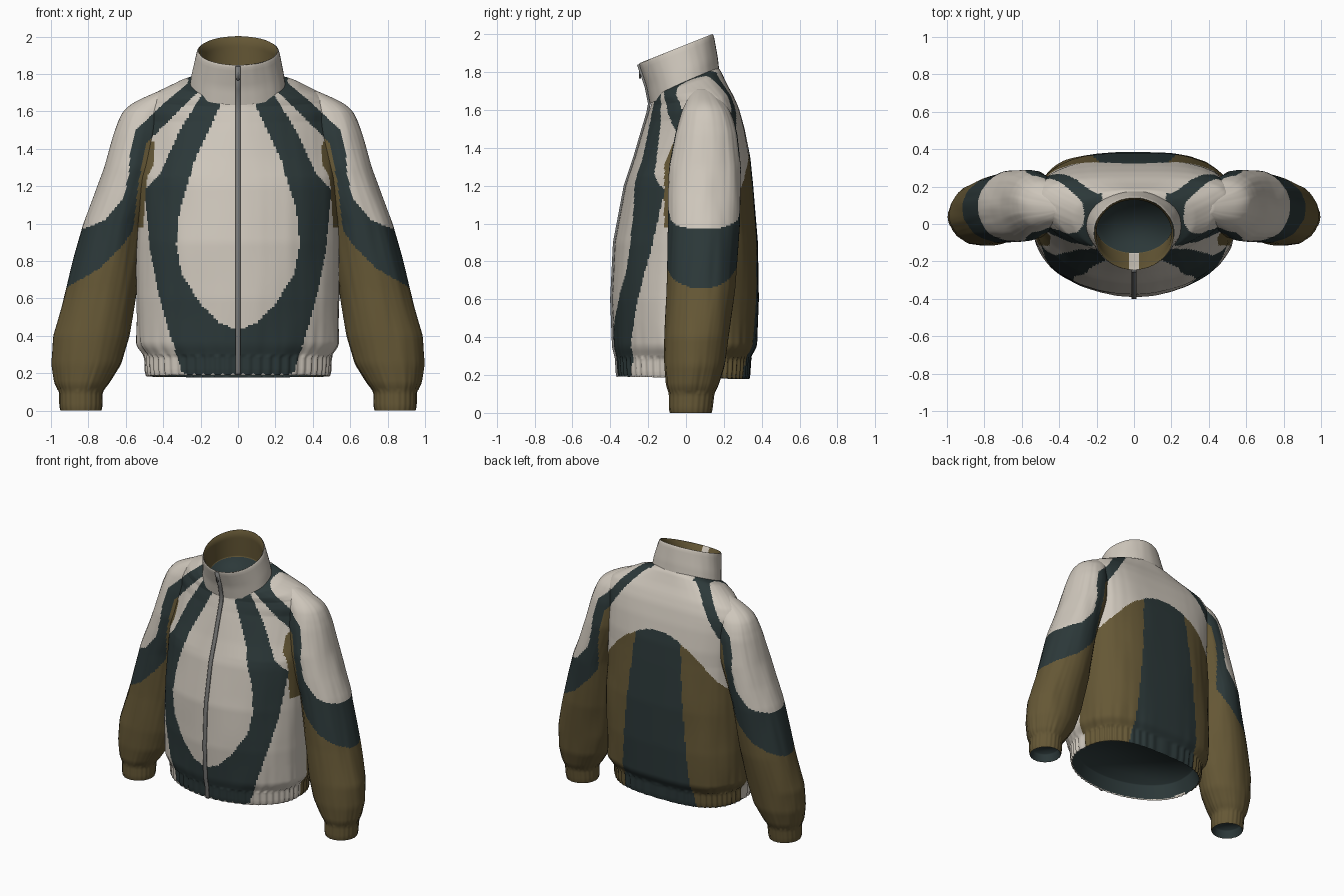
import bpy, bmesh
from math import sin, cos, pi, ceil, copysign
from mathutils import Vector, noise

old = bpy.data.objects.get("Cube")
if old:
    bpy.data.objects.remove(old, do_unlink=True)


def material(name, rgb):
    mat = bpy.data.materials.new(name)
    mat.use_nodes = True
    mat.diffuse_color = (*rgb, 1)
    bsdf = mat.node_tree.nodes["Principled BSDF"]
    bsdf.inputs["Base Color"].default_value = (*rgb, 1)
    bsdf.inputs["Roughness"].default_value = 0.8
    return mat


MATERIALS = [material("cream_fabric", (0.62, 0.57, 0.5)),
             material("dark_teal_fabric", (0.025, 0.04, 0.041)),
             material("olive_fabric", (0.13, 0.096, 0.036)),
             material("zip_grey", (0.19, 0.19, 0.185))]
CREAM, TEAL, OLIVE, GREY = range(len(MATERIALS))


def clamp(v):
    return max(0.0, min(1.0, v))


def interp(v, pts):
    """Piecewise linear lookup in (key, value) pairs with rising keys."""
    if v <= pts[0][0]:
        return pts[0][1]
    for (a, fa), (b, fb) in zip(pts, pts[1:]):
        if v <= b:
            return fa + (fb - fa) * (v - a) / (b - a)
    return pts[-1][1]


def resample(rows, step):
    """Subdivide the key rings evenly, then soften the profile."""
    out = []
    for a, b in zip(rows, rows[1:]):
        n = max(1, ceil(max(abs(p - q) for p, q in zip(a, b)) / step))
        out += [[p + (q - p) * i / n for p, q in zip(a, b)] for i in range(n)]
    out.append(list(rows[-1]))
    soft = []
    for i in range(len(out)):
        k = min(2, i, len(out) - 1 - i)
        window = out[i - k:i + k + 1]
        soft.append([sum(col) / len(window) for col in zip(*window)])
    return soft


def finish(name, bm):
    bmesh.ops.recalc_face_normals(bm, faces=bm.faces)
    mesh = bpy.data.meshes.new(name)
    bm.to_mesh(mesh)
    bm.free()
    for mat in MATERIALS:
        mesh.materials.append(mat)
    mesh.polygons.foreach_set("use_smooth", [True] * len(mesh.polygons))
    obj = bpy.data.objects.new(name, mesh)
    bpy.context.collection.objects.link(obj)
    return obj


def loft(name, rows, rule, segs, step=0.009, side=1, boxy=0.0, folds=0.0,
         ribs=0, rib_top=0.0, cap=None, shoulder=0.0):
    """Skin rings (z, centre x, half width, front y, back y, tilt)."""
    bm = bmesh.new()
    rings = []
    for z, cx, hx, y0, y1, tilt in resample(rows, step):
        # the widest point moves back and the chest slopes at the shoulders
        slope = shoulder * clamp((z - 1.25) / 0.3) * clamp((1.76 - z) / 0.1)
        mid = (y0 + y1) / 2 + slope
        powers = (1 + slope * 3, 2 / (2 + boxy * clamp((hx - 0.25) * 4)))
        gather = clamp(1 - (z - rib_top) / 0.2) if ribs else 0
        ring = []
        for i in range(segs):
            a = 2 * pi * i / segs
            c, s = cos(a), sin(a)
            p = powers[s > 0]
            k = 1.0
            if ribs and z < rib_top:
                k += 0.014 * cos(ribs * a)
            elif folds:
                # long soft creases, plus gathers just above the elastic
                soft = noise.noise(Vector((c * 2.5 + cx * 9, s * 2.5, z * 3)))
                fine = noise.noise(Vector((c * 9, s * 9, z * 2)))
                k += folds * min(1, abs(c) * 4) * (soft + fine * (0.3 + gather))
            x = cx + hx * k * copysign(abs(c) ** p, c)
            y = (y1 - mid if s > 0 else mid - y0) * k * copysign(abs(s) ** p, s)
            ring.append(bm.verts.new((side * x, mid + y, z + tilt * y)))
        rings.append(ring)
    for a, b in zip(rings, rings[1:]):
        for i in range(segs):
            j = (i + 1) % segs
            f = bm.faces.new((a[i], a[j], b[j], b[i]))
            v = f.calc_center_median()
            f.material_index = rule(abs(v.x), v.y, v.z)
    if cap is not None:
        bm.faces.new(rings[0]).material_index = cap
    return finish(name, bm)


# Panel seams: raglan stripe edges by distance from the middle
STRIPE_TOP = [(0.19, 1.8), (0.25, 1.765), (0.4, 1.64), (0.545, 1.5), (0.575, 1.4),
              (0.585, 1.24), (0.62, 1.13), (0.71, 1.02), (0.83, 0.97)]
STRIPE_LOW = [(0.19, 1.72), (0.24, 1.68), (0.39, 1.53), (0.49, 1.43), (0.535, 1.2),
              (0.56, 0.97), (0.61, 0.89), (0.74, 0.76), (0.93, 0.65)]
# Chest band edges by height
BAND_IN = [(0.43, 0), (0.47, 0.1), (0.57, 0.2), (0.73, 0.3), (0.89, 0.33),
           (1.08, 0.31), (1.34, 0.23), (1.62, 0.1)]
BAND_OUT = [(0.18, 0.29), (0.46, 0.38), (0.65, 0.43), (0.86, 0.47),
            (1.08, 0.49), (1.18, 0.5), (1.26, 0.42), (1.5, 0.31), (1.71, 0.18)]


def torso_colour(x, y, z):
    # the back of the neckline sits higher, so the stripe is raised there
    level = z - clamp((0.45 - x) * 4) * 0.45 * max(y, 0)
    if z > 1.22 and x > 0.17 and interp(x, STRIPE_LOW) < level < interp(x, STRIPE_TOP):
        return TEAL
    # underarm gusset
    if x > 0.45 and y > -0.115 and 0.98 < z < 1.44 and y < 0.2:
        return OLIVE
    if y < 0.04:
        inside = x < interp(z, BAND_OUT)
        return TEAL if inside and (z < 0.43 or x > interp(z, BAND_IN)) else CREAM
    if z > 1.43 - 1.4 * x * x:
        return CREAM
    return TEAL if x < 0.31 - 0.09 * z else OLIVE


def sleeve_colour(x, y, z):
    if z > interp(x, STRIPE_TOP):
        return CREAM
    return TEAL if z > interp(x, STRIPE_LOW) else OLIVE


def plain(index):
    return lambda x, y, z: index


# Body from hem to neckline
body = [(0.185, 0, 0.485, -0.355, 0.33, -0.02),
        (0.2, 0, 0.492, -0.36, 0.335, -0.02),
        (0.29, 0, 0.495, -0.365, 0.34, 0),
        (0.35, 0, 0.54, -0.38, 0.375, 0),
        (0.6, 0, 0.545, -0.39, 0.385, 0),
        (0.9, 0, 0.54, -0.375, 0.38, 0),
        (1.2, 0, 0.535, -0.318, 0.355, 0),
        (1.35, 0, 0.53, -0.268, 0.34, 0),
        (1.5, 0, 0.535, -0.224, 0.31, 0),
        (1.6, 0, 0.54, -0.198, 0.28, 0.05),
        (1.66, 0, 0.5, -0.185, 0.25, 0.12),
        (1.7, 0, 0.43, -0.178, 0.22, 0.2),
        (1.745, 0, 0.32, -0.172, 0.185, 0.36)]
neck = (1.755, 0, 0.25, -0.17, 0.17, 0.42)
loft("jacket_body", body + [neck], torso_colour, 256, boxy=0.9, folds=0.016,
     ribs=56, rib_top=0.29, shoulder=0.08)
loft("hem_lining", [(0.3, 0, 0.45, -0.33, 0.3, 0), body[0]],
     lambda x, y, z: CREAM if z < 0.2 and y < 0 else TEAL, 112, boxy=0.9, cap=TEAL)

# Stand collar with a lined inside and a pale placket behind the zip
collar_top = (1.925, 0, 0.212, -0.245, 0.14, 0.4)
collar = [(1.725, 0, 0.256, -0.19, 0.175, 0.5),
          (1.8, 0, 0.245, -0.207, 0.168, 0.42),
          (1.92, 0, 0.218, -0.248, 0.146, 0.4)]
loft("collar", collar + [collar_top], plain(CREAM), 96, folds=0.02)
loft("collar_lining", [(1.74, 0, 0.205, -0.155, 0.135, 0.4),
                       (1.9, 0, 0.2, -0.232, 0.128, 0.4), collar_top],
     lambda x, y, z: CREAM if x < 0.025 and y < 0 else OLIVE, 96, cap=TEAL)

# Sleeves from shoulder to gathered cuff
sleeve = [(1.71, 0.38, 0.04, 0.05, 0.13, 0),
          (1.68, 0.41, 0.08, 0.02, 0.17, 0),
          (1.64, 0.45, 0.12, 0, 0.2, 0),
          (1.6, 0.485, 0.13, -0.02, 0.23, 0),
          (1.55, 0.505, 0.135, -0.035, 0.25, 0),
          (1.48, 0.52, 0.145, -0.055, 0.27, 0),
          (1.3, 0.56, 0.157, -0.09, 0.29, 0),
          (1.15, 0.61, 0.158, -0.095, 0.287, 0),
          (1, 0.66, 0.167, -0.095, 0.285, 0),
          (0.65, 0.73, 0.19, -0.102, 0.26, 0),
          (0.4, 0.785, 0.205, -0.115, 0.225, 0),
          (0.25, 0.81, 0.185, -0.115, 0.205, 0),
          (0.14, 0.835, 0.14, -0.105, 0.17, 0),
          (0.105, 0.84, 0.115, -0.09, 0.15, 0),
          (0.02, 0.84, 0.114, -0.09, 0.14, 0),
          (0, 0.84, 0.108, -0.085, 0.135, 0)]
for label, side in (("left", 1), ("right", -1)):
    loft(label + "_sleeve", sleeve, sleeve_colour, 112, side=side,
         folds=0.035, ribs=22, rib_top=0.11, cap=CREAM)
    loft(label + "_cuff_lining", [(0.06, 0.84, 0.09, -0.07, 0.12, 0), sleeve[-1]],
         plain(TEAL), 52, side=side, cap=TEAL)

# Zip running up the centre front, over body and collar
bm = bmesh.new()
line = []
for z, cx, hx, y0, y1, tilt in body[:-3] + collar:
    line.append((y0 - 0.004, z - tilt * (y1 - y0) / 2))
pairs = [[bm.verts.new((x, y, z)) for x in (-0.013, 0, 0.013)] for y, z in line]
for a, b in zip(pairs, pairs[1:]):
    for i in range(2):
        bm.faces.new((a[i], a[i + 1], b[i + 1], b[i])).material_index = GREY
zip_tape = finish("zip", bm)
solid = zip_tape.modifiers.new("thickness", "SOLIDIFY")
solid.thickness = 0.014
solid.offset = 0

# Zip puller
bm = bmesh.new()
bmesh.ops.create_cube(bm, size=1)
bmesh.ops.scale(bm, vec=(0.018, 0.012, 0.07), verts=bm.verts)
bmesh.ops.bevel(bm, geom=bm.edges[:], offset=0.004, segments=2, affect="EDGES")
for f in bm.faces:
    f.material_index = GREY
puller = finish("zip_puller", bm)
puller.location = (0, -0.243, 1.8)
